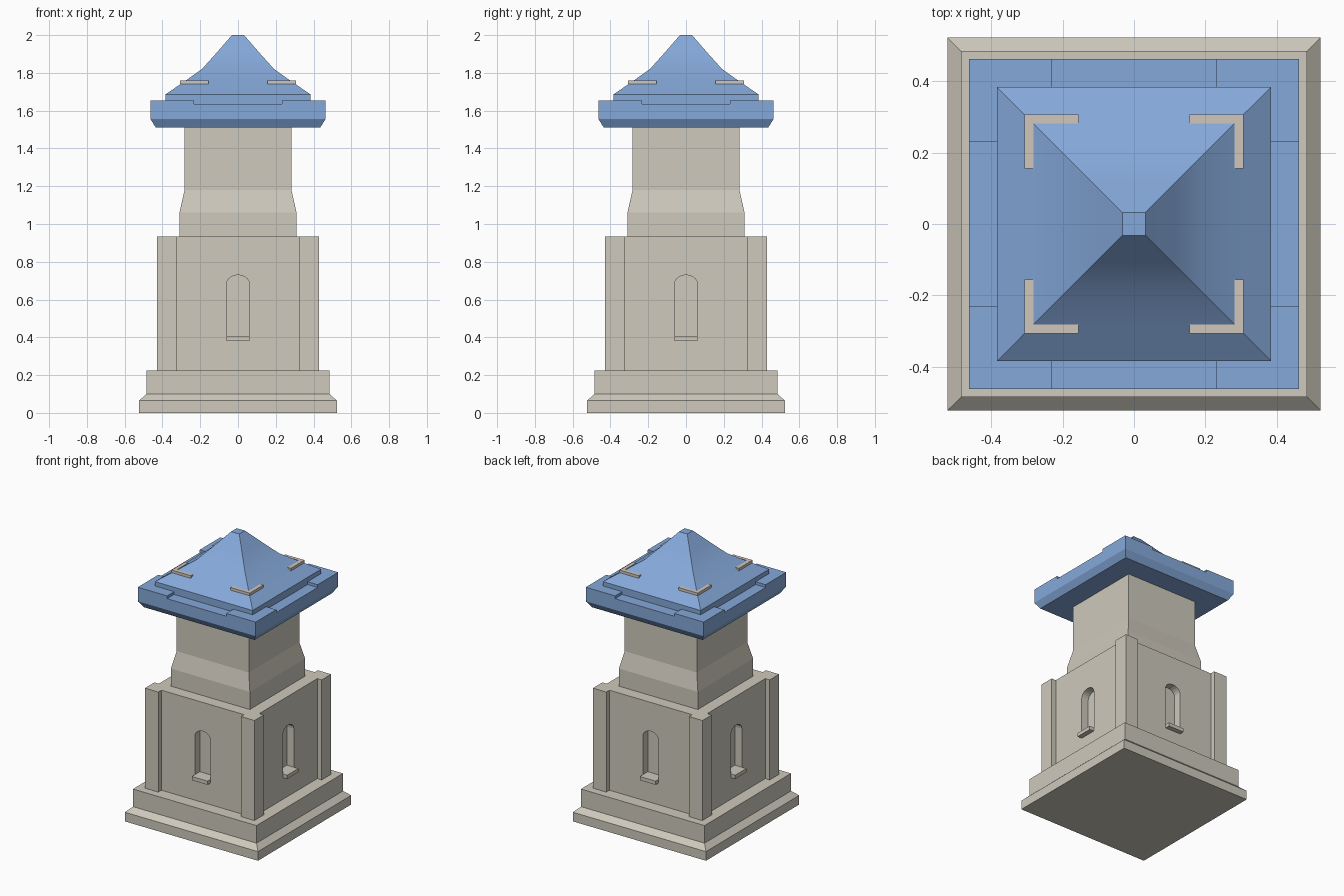
import bpy, bmesh, math
from mathutils import Matrix, Vector

cube = bpy.data.objects.get("Cube")
if cube:
    bpy.data.objects.remove(cube, do_unlink=True)


def material(name, rgb):
    mat = bpy.data.materials.new(name)
    mat.use_nodes = True
    mat.diffuse_color = (*rgb, 1)
    mat.node_tree.nodes["Principled BSDF"].inputs["Base Color"].default_value = (*rgb, 1)
    return mat


STONE = material("warm grey stone", (0.62, 0.585, 0.505))
TRIM = material("pale trim", (0.64, 0.575, 0.505))
BLUE = material("blue roof", (0.235, 0.395, 0.70))


def finish(name, bm, mat):
    bmesh.ops.recalc_face_normals(bm, faces=bm.faces)
    mesh = bpy.data.meshes.new(name)
    bm.to_mesh(mesh)
    bm.free()
    mesh.materials.append(mat)
    obj = bpy.data.objects.new(name, mesh)
    bpy.context.collection.objects.link(obj)
    return obj


def stack(name, profile, mat):
    """Square tower lofted through (half width, height) pairs."""
    bm = bmesh.new()
    rings = [[bm.verts.new((sx * w, sy * w, z))
              for sx, sy in ((-1, -1), (1, -1), (1, 1), (-1, 1))] for w, z in profile]
    for low, high in zip(rings, rings[1:]):
        for i in range(4):
            j = (i + 1) % 4
            bm.faces.new((low[i], low[j], high[j], high[i]))
    bm.faces.new(rings[0][::-1])
    bm.faces.new(rings[-1])
    return finish(name, bm, mat)


def extrude(bm, points, offset):
    """Extrude a closed outline into a solid."""
    face = bm.faces.new([bm.verts.new(p) for p in points])
    result = bmesh.ops.extrude_face_region(bm, geom=[face], use_keep_orig=True)
    verts = [g for g in result["geom"] if isinstance(g, bmesh.types.BMVert)]
    bmesh.ops.translate(bm, verts=verts, vec=offset)


def quarter_turns(points):
    for k in range(4):
        turn = Matrix.Rotation(k * math.pi / 2, 3, 'Z')
        yield turn, [turn @ Vector(p) for p in points]


def four_sides(name, points, offset, mat):
    """The same extruded outline on all four sides."""
    bm = bmesh.new()
    for turn, pts in quarter_turns(points):
        extrude(bm, pts, turn @ Vector(offset))
    return finish(name, bm, mat)


def cut(obj, cutter):
    mod = obj.modifiers.new("cut", 'BOOLEAN')
    mod.operation = 'DIFFERENCE'
    mod.solver = 'EXACT'
    mod.object = cutter
    bpy.context.view_layer.objects.active = obj
    bpy.ops.object.modifier_apply(modifier=mod.name)
    bpy.data.objects.remove(cutter, do_unlink=True)


# Stepped plinth
stack("plinth", [(0.523, 0), (0.523, 0.065), (0.485, 0.1), (0.485, 0.225)], STONE)

# Lower body with corner pilasters around recessed walls
wall, edge, post = 0.395, 0.325, 0.43
corner = [(wall, edge, 0.225), (post, edge, 0.225), (post, post, 0.225),
          (edge, post, 0.225), (edge, wall, 0.225)]
bm = bmesh.new()
extrude(bm, [p for _, pts in quarter_turns(corner) for p in pts], (0, 0, 0.71))
body = finish("lower_body", bm, STONE)

# Arched window niches
half, spring, rise, back = 0.062, 0.68, 0.05, -0.34
arch = [(-half, back, 0.38), (half, back, 0.38)]
for i in range(11):
    a = math.pi * i / 10
    arch.append((half * math.cos(a), back, spring + rise * math.sin(a)))
cut(body, four_sides("niche_cutter", arch, (0, -0.2, 0), STONE))

# Window sills
sill = [(-half, -0.43, 0.38), (half, -0.43, 0.38), (half, back, 0.38), (-half, back, 0.38)]
four_sides("window_sills", sill, (0, 0, 0.026), STONE)

# Upper tower
stack("upper_tower", [(0.31, 0.935), (0.31, 1.06), (0.283, 1.18), (0.283, 1.51)], STONE)

# Eave slab with a shallow notch in the middle of each side
eave = stack("eave", [(0.435, 1.51), (0.463, 1.555), (0.463, 1.655)], BLUE)
notch = [(-0.232, -0.5, 1.635), (0.232, -0.5, 1.635),
         (0.232, -0.375, 1.635), (-0.232, -0.375, 1.635)]
cut(eave, four_sides("notch_cutter", notch, (0, 0, 0.1), BLUE))

# Concave pyramid roof
roof = stack("roof", [(0.384, 1.62), (0.384, 1.686), (0.28, 1.757), (0.19, 1.821),
                      (0.112, 1.908), (0.032, 2.0)], BLUE)
bpy.ops.object.select_all(action='DESELECT')
roof.select_set(True)
bpy.context.view_layer.objects.active = roof
bpy.ops.object.shade_smooth_by_angle(angle=math.radians(30))

# Corner brackets on the roof
out, inn, end, z = 0.307, 0.282, 0.155, 1.74
bracket = [(out, end, z), (out, out, z), (end, out, z),
           (end, inn, z), (inn, inn, z), (inn, end, z)]
four_sides("roof_brackets", bracket, (0, 0, 0.019), TRIM)
